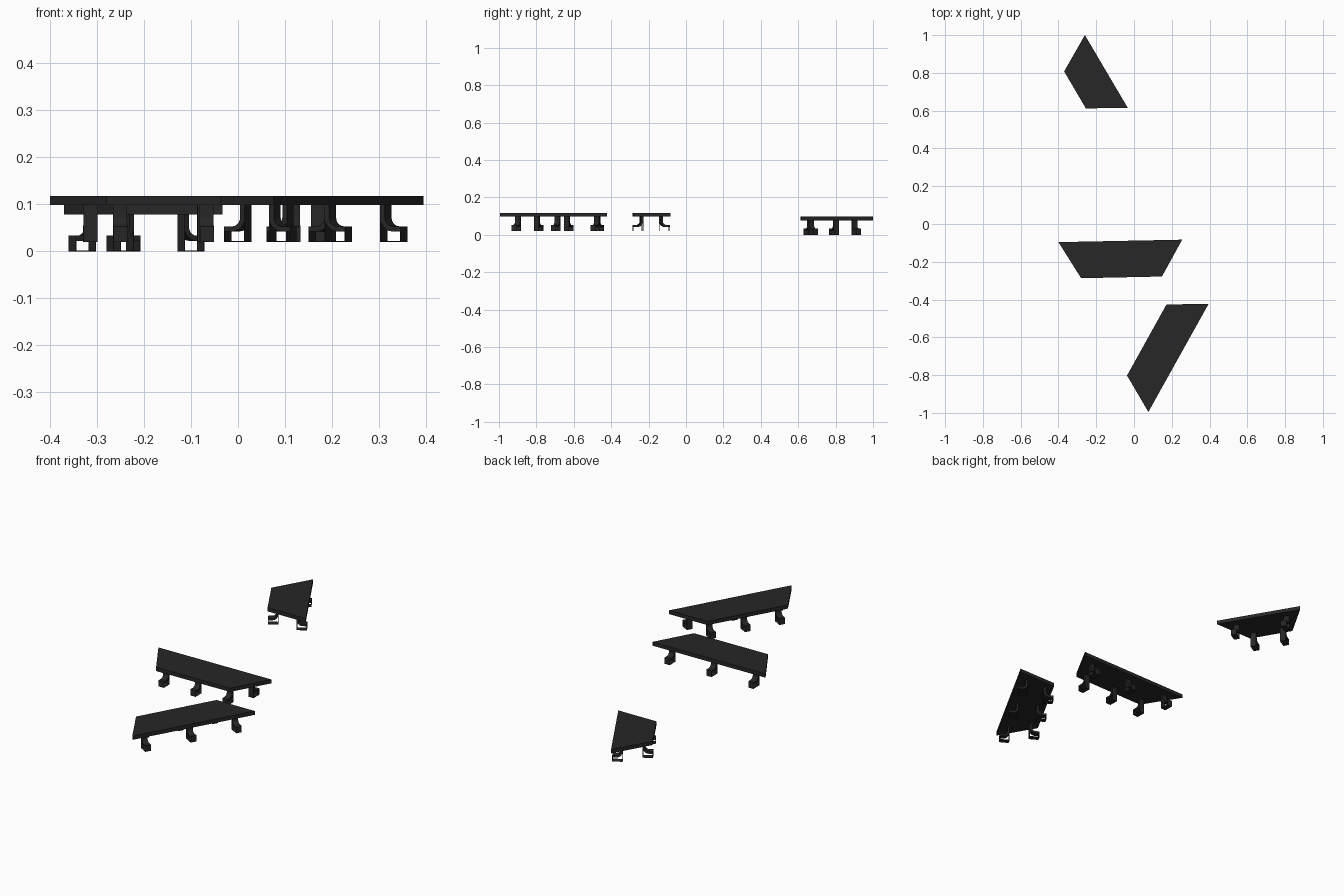
import bpy, bmesh, math
from mathutils import Vector, Matrix

if "Cube" in bpy.data.objects:
    bpy.data.objects.remove(bpy.data.objects["Cube"])

LEG_H, LEG_L, LEG_W = 0.078, 0.05, 0.03   # height, outward reach, width
SLAB_T = 0.02

mat = bpy.data.materials.new("dark_grey")
mat.diffuse_color = (0.02, 0.02, 0.02, 1)
mat.use_nodes = True
mat.node_tree.nodes["Principled BSDF"].inputs["Base Color"].default_value = mat.diffuse_color


def add_prism(bm, pts, vec):
    """Extrude a closed outline along vec."""
    face = bm.faces.new([bm.verts.new(p) for p in pts])
    res = bmesh.ops.extrude_face_region(bm, geom=[face])
    bmesh.ops.translate(bm, vec=vec, verts=[g for g in res["geom"] if isinstance(g, bmesh.types.BMVert)])


def finish(bm, name):
    bmesh.ops.recalc_face_normals(bm, faces=bm.faces)
    me = bpy.data.meshes.new(name)
    bm.to_mesh(me)
    bm.free()
    me.materials.append(mat)
    return me


def place(name, me, matrix=Matrix()):
    ob = bpy.data.objects.new(name, me)
    bpy.context.collection.objects.link(ob)
    ob.matrix_world = matrix
    return ob


def arc(cx, cz, r, n=5):
    """Quarter bend from heading down to heading outward."""
    return [(cx - r * math.cos(i / n * math.pi / 2), cz - r * math.sin(i / n * math.pi / 2))
            for i in range(n + 1)]


# Leg: curved bracket plus thin sheet that forms the back, sole and toe
def leg_mesh():
    bm = bmesh.new()
    lo, hi = 0.022, 0.033
    outer, inner = 0.03, 0.019
    bracket = [(0, LEG_H)] + arc(outer, lo + outer, outer) + [(LEG_L, lo), (LEG_L, hi)]
    bracket += list(reversed(arc(outer, lo + outer, inner))) + [(outer - inner, LEG_H)]
    t = 0.0015
    sheet = [(0, LEG_H), (0, 0), (LEG_L, 0), (LEG_L, hi),
             (LEG_L - t, hi), (LEG_L - t, t), (t, t), (t, LEG_H)]
    for prof in (bracket, sheet):
        add_prism(bm, [(u - LEG_L, -LEG_W / 2, z) for u, z in prof], (0, LEG_W, 0))
    return finish(bm, "leg")


leg = leg_mesh()


# Trapezoid riser: outline is long edge (0-1) then short edge (2-3)
def riser(name, outline, base, long_at, short_at):
    bm = bmesh.new()
    add_prism(bm, [(x, y, base + LEG_H) for x, y in outline], (0, 0, SLAB_T))
    place(name + "_top", finish(bm, name + "_top"))
    pts = [Vector((x, y, 0)) for x, y in outline]
    centre = sum(pts, Vector()) / 4
    for side, a, b, spots in (("long", pts[0], pts[1], long_at), ("short", pts[2], pts[3], short_at)):
        d = b - a
        out = Vector((d.y, -d.x, 0))
        if out.dot(a - centre) < 0:
            out = -out
        rot = Matrix.Rotation(math.atan2(out.y, out.x), 4, 'Z')
        for i, f in enumerate(spots):
            p = a.lerp(b, f)
            place(f"{name}_{side}_leg_{i + 1}", leg,
                  Matrix.Translation((p.x, p.y, base)) @ rot)


riser("back_riser", [(-0.26, 1.0), (-0.033, 0.615), (-0.255, 0.612), (-0.37, 0.808)], 0.0,
      (0.2, 0.8), (0.15, 0.85))
riser("middle_riser", [(-0.40, -0.096), (0.255, -0.083), (0.148, -0.278), (-0.28, -0.287)], 0.02,
      (0.13, 0.5, 0.87), (0.07, 0.5, 0.93))
riser("front_riser", [(0.395, -0.423), (0.076, -0.995), (-0.037, -0.802), (0.172, -0.426)], 0.02,
      (0.13, 0.5, 0.87), (0.07, 0.5, 0.93))
